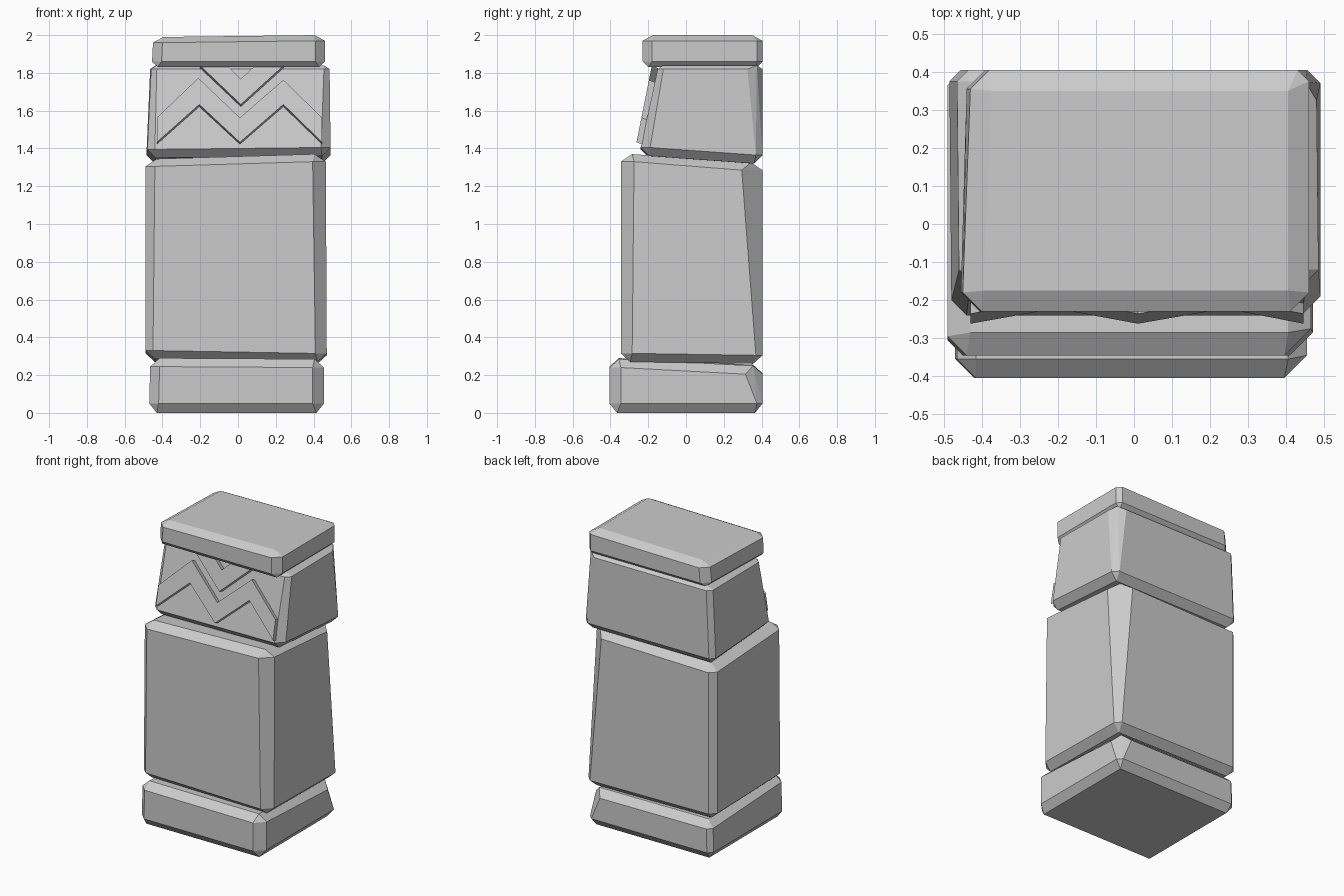
import bpy, bmesh, math

if "Cube" in bpy.data.objects:
    bpy.data.objects.remove(bpy.data.objects["Cube"])

SIGNS = [(-1, -1), (1, -1), (1, 1), (-1, 1)]  # front-left, front-right, back-right, back-left


def finish(bm, name):
    bmesh.ops.recalc_face_normals(bm, faces=bm.faces[:])
    me = bpy.data.meshes.new(name)
    bm.to_mesh(me)
    bm.free()
    ob = bpy.data.objects.new(name, me)
    bpy.context.collection.objects.link(ob)
    return ob


def block(name, bottom, top):
    """Hand-cut stone: each level is (corners xyz, upright chamfers, rim inset, rim height)."""
    bm = bmesh.new()
    for sz, (corners, chamfers, inset, rise) in ((-1, bottom), (1, top)):
        for (x, y, z), v, (sx, sy) in zip(corners, chamfers, SIGNS):
            bm.verts.new((x - sx * v, y, z - sz * rise))
            bm.verts.new((x, y - sy * v, z - sz * rise))
            bm.verts.new((x - sx * inset, y - sy * inset, z))
    bmesh.ops.convex_hull(bm, input=bm.verts[:])
    bmesh.ops.dissolve_limit(bm, angle_limit=math.radians(2.5),
                             verts=bm.verts[:], edges=bm.edges[:])
    return finish(bm, name)


# Plinth
block("base",
      ([(-.47, -.405, 0), (.455, -.405, 0), (.455, .405, 0), (-.47, .405, 0)],
       [.05, .06, .03, .03], .04, .05),
      ([(-.465, -.405, .29), (.455, -.405, .285), (.45, .405, .25), (-.465, .405, .255)],
       [.05, .06, .09, .03], .05, .045))

# Tall shaft
block("body",
      ([(-.49, -.345, .285), (.47, -.345, .27), (.47, .405, .26), (-.49, .405, .27)],
       [.04, .06, .035, .04], .05, .045),
      ([(-.49, -.345, 1.345), (.465, -.345, 1.37), (.46, .405, 1.325), (-.49, .405, 1.31)],
       [.05, .07, .11, .04], .06, .04))

# Leaning upper block
block("head",
      ([(-.48, -.24, 1.35), (.49, -.24, 1.36), (.49, .405, 1.32), (-.485, .405, 1.32)],
       [.04, .05, .035, .03], .045, .045),
      ([(-.46, -.15, 1.84), (.485, -.15, 1.84), (.48, .405, 1.84), (-.465, .405, 1.84)],
       [.03, .03, .08, .03], .03, .02))

# Cap slab
block("cap",
      ([(-.455, -.23, 1.83), (.46, -.23, 1.83), (.46, .405, 1.83), (-.44, .405, 1.83)],
       [.05, .05, .03, .05], .03, .03),
      ([(-.45, -.23, 1.99), (.46, -.23, 2.0), (.46, .405, 2.0), (-.43, .405, 1.99)],
       [.05, .05, .03, .05], .055, .03))


def zigzag(name, lower, upper):
    """Raised band lying on the sloped front of the head."""
    bm = bmesh.new()
    rings = []
    for depth, lift in ((.015, 0), (-.03, .018)):
        rings.append([[bm.verts.new((x, -.235 + (z - 1.40) * .2 + depth, z + lift))
                       for x, z in line] for line in (lower, upper)])
    (bl, bu), (fl, fu) = rings
    n = len(lower)
    for i in range(n - 1):
        for a, b in ((bl, bu), (fu, fl), (fl, bl), (bu, fu)):
            bm.faces.new((a[i], a[i + 1], b[i + 1], b[i]))
    for i in (0, n - 1):
        bm.faces.new((bl[i], bu[i], fu[i], fl[i]))
    return finish(bm, name)


# Carved bands
zigzag("zigzag_band",
       [(-.43, 1.415), (-.205, 1.615), (.01, 1.415), (.24, 1.615), (.445, 1.415)],
       [(-.43, 1.545), (-.21, 1.755), (.01, 1.545), (.24, 1.745), (.445, 1.545)])
zigzag("chevron",
       [(-.20, 1.82), (.015, 1.615), (.24, 1.82)],
       [(-.055, 1.82), (.015, 1.75), (.09, 1.82)])
